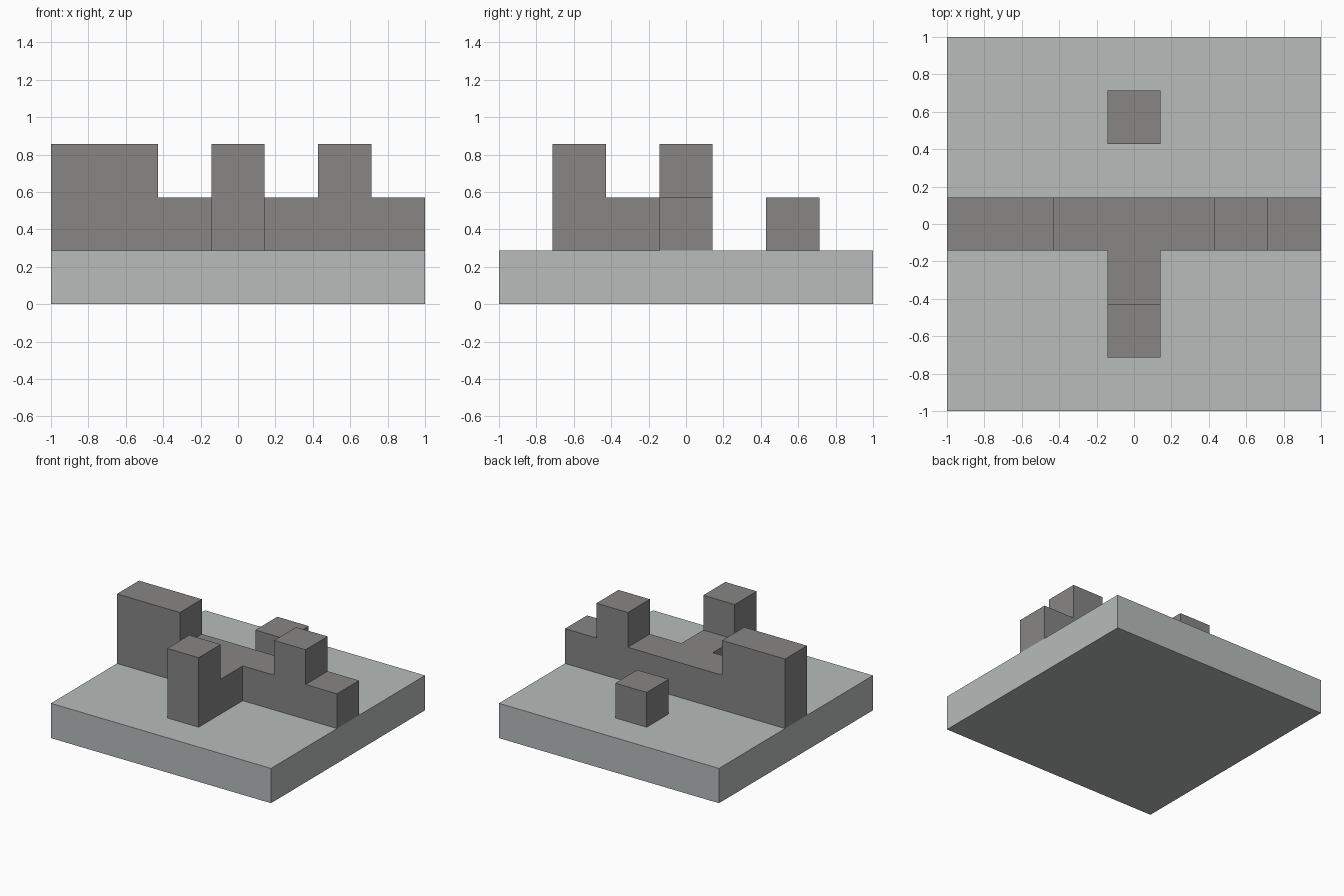
import bpy
import bmesh
from mathutils import Vector

cube = bpy.data.objects.get("Cube")
if cube:
    bpy.data.objects.remove(cube, do_unlink=True)

U = 2 / 7      # one grid cell
HALF = 3.5     # half the base, in cells


def make_material(name, color):
    mat = bpy.data.materials.new(name)
    mat.use_nodes = True
    mat.diffuse_color = color
    mat.node_tree.nodes["Principled BSDF"].inputs["Base Color"].default_value = color
    return mat


def extrude_profile(name, profile, axis, start, depth, mat):
    """Extrude a (run, height) outline along x or y; all values in cells."""
    bm = bmesh.new()
    place = {"x": lambda a, z: (start, a, z), "y": lambda a, z: (a, start, z)}[axis]
    face = bm.faces.new([bm.verts.new(Vector(place(a, z)) * U) for a, z in profile])
    direction = Vector((1, 0, 0)) if axis == "x" else Vector((0, 1, 0))
    grown = bmesh.ops.extrude_face_region(bm, geom=[face], use_keep_orig=True)
    verts = [g for g in grown["geom"] if isinstance(g, bmesh.types.BMVert)]
    bmesh.ops.translate(bm, verts=verts, vec=direction * depth * U)
    bmesh.ops.recalc_face_normals(bm, faces=bm.faces)
    mesh = bpy.data.meshes.new(name)
    bm.to_mesh(mesh)
    bm.free()
    mesh.materials.append(mat)
    obj = bpy.data.objects.new(name, mesh)
    bpy.context.collection.objects.link(obj)
    return obj


def rectangle(a0, a1, z0, z1):
    return [(a0, z0), (a1, z0), (a1, z1), (a0, z1)]


pale_stone = make_material("pale grey stone", (0.473, 0.503, 0.497, 1))
dark_stone = make_material("dark grey stone", (0.242, 0.238, 0.235, 1))

# Square base slab
extrude_profile("base_slab", rectangle(-HALF, HALF, 0, 1), "y", -HALF, 2 * HALF, pale_stone)

# Long wall with a wide tower at its right end and a single raised block
wall = [(-HALF, 1), (HALF, 1), (HALF, 2), (2.5, 2), (2.5, 3), (1.5, 3),
        (1.5, 2), (-1.5, 2), (-1.5, 3), (-HALF, 3)]
extrude_profile("long_wall", wall, "y", -0.5, 1, dark_stone)

# Short front wall ending in a raised block
spur = [(-2.5, 1), (-0.5, 1), (-0.5, 2), (-1.5, 2), (-1.5, 3), (-2.5, 3)]
extrude_profile("front_wall", spur, "x", -0.5, 1, dark_stone)

# Free-standing block at the back
extrude_profile("back_block", rectangle(-0.5, 0.5, 1, 2), "y", 1.5, 1, dark_stone)
